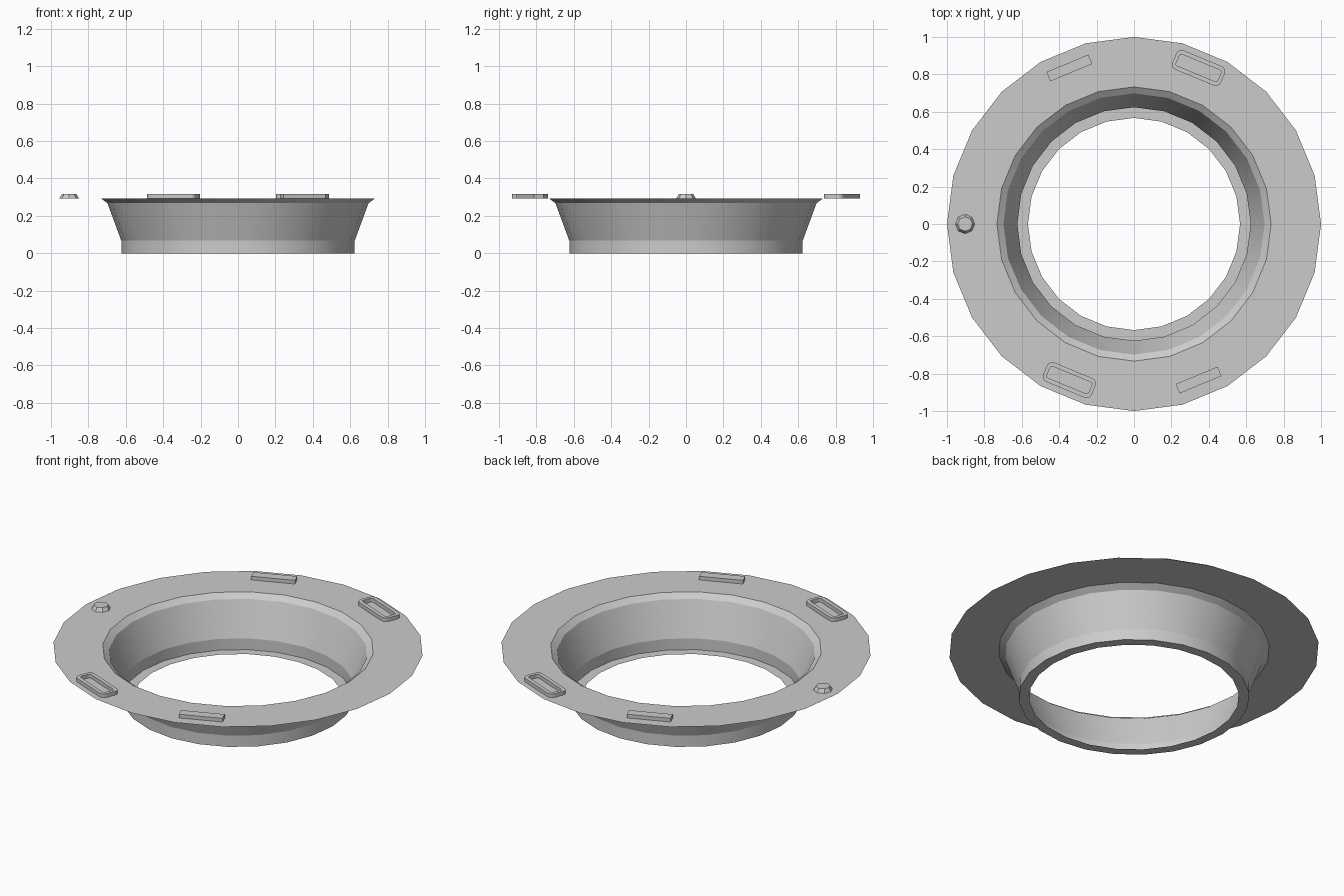
import bpy
from math import sin, cos, pi, radians

if "Cube" in bpy.data.objects:
    bpy.data.objects.remove(bpy.data.objects["Cube"])

FLANGE_Z, TOP_Z = 0.294, 0.316


def make(name, verts, faces, smooth=None):
    mesh = bpy.data.meshes.new(name)
    mesh.from_pydata(verts, [], faces)
    mesh.update()
    obj = bpy.data.objects.new(name, mesh)
    bpy.context.collection.objects.link(obj)
    if smooth:
        bpy.ops.object.select_all(action='DESELECT')
        obj.select_set(True)
        bpy.context.view_layer.objects.active = obj
        bpy.ops.object.shade_smooth_by_angle(angle=radians(smooth))
    return obj


def bridge(rings):
    """Join closed rings of equal point count, ordered from outside to inside."""
    n = len(rings[0])
    verts = [p for ring in rings for p in ring]
    faces = [(k * n + i, k * n + (i + 1) % n, (k + 1) * n + (i + 1) % n, (k + 1) * n + i)
             for k in range(len(rings) - 1) for i in range(n)]
    return verts, faces


def circle(r, z, n):
    return [(r * cos(2 * pi * i / n), r * sin(2 * pi * i / n), z) for i in range(n)]


def rounded_rect(length, width, r, z, steps=3):
    pts = []
    for q, (sx, sy) in enumerate([(1, 1), (-1, 1), (-1, -1), (1, -1)]):
        for s in range(steps + 1):
            a = (q + s / steps) * pi / 2
            pts.append((sx * (length / 2 - r) + r * cos(a),
                        sy * (width / 2 - r) + r * sin(a), z))
    return pts


def place(obj, degrees):
    a = radians(degrees)
    obj.location = (0.903 * cos(a), 0.903 * sin(a), 0)
    obj.rotation_euler.z = a - pi / 2


# Flange, funnel and inward bottom lip: one thin sheet
profile = [(1.0, FLANGE_Z), (0.733, FLANGE_Z), (0.698, 0.268),
           (0.624, 0.067), (0.624, 0.0), (0.567, 0.0)]
make("flanged_funnel", *bridge([circle(r, z, 24) for r, z in profile]), smooth=20)

# Raised slot frames and matching key blocks, repeated half a turn apart
for side, turn in (("back", 0), ("front", 180)):
    rings = [rounded_rect(0.281, 0.112, 0.03, FLANGE_Z),
             rounded_rect(0.281, 0.112, 0.03, TOP_Z),
             rounded_rect(0.241, 0.066, 0.01, TOP_Z),
             rounded_rect(0.241, 0.066, 0.01, FLANGE_Z)]
    place(make("slot_frame_" + side, *bridge(rings)), 67.5 + turn)

    rect = [(0.121, 0.027), (-0.121, 0.027), (-0.121, -0.027), (0.121, -0.027)]
    verts, faces = bridge([[(x, y, z) for x, y in rect] for z in (FLANGE_Z, TOP_Z)])
    faces += [(4, 5, 6, 7), (3, 2, 1, 0)]
    place(make("key_block_" + side, verts, faces), 112.5 + turn)

# Tapered locating peg
verts, faces = bridge([circle(0.052, FLANGE_Z, 8), circle(0.039, TOP_Z, 8)])
faces += [tuple(range(8, 16)), tuple(range(7, -1, -1))]
place(make("locating_peg", verts, faces), 180)
